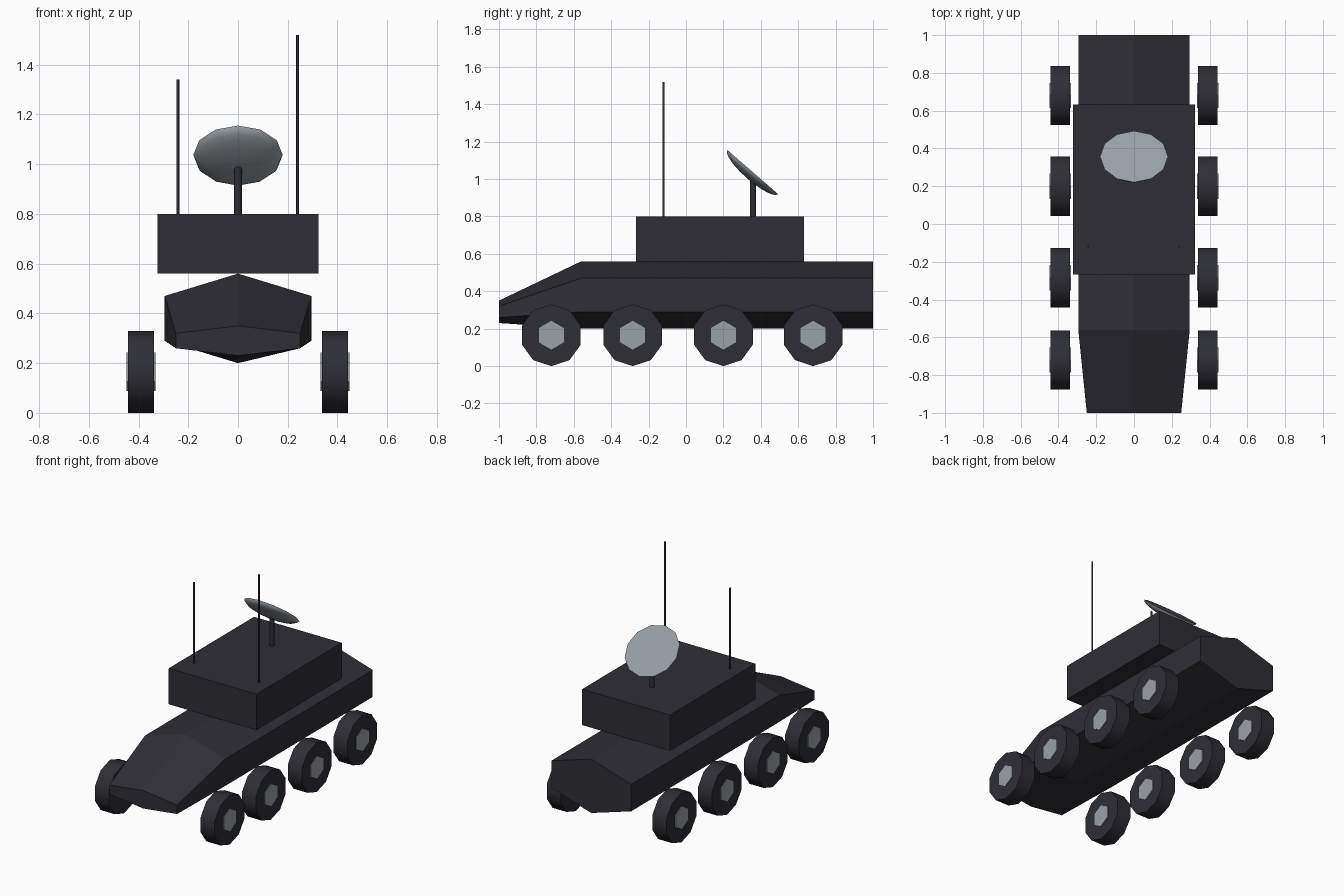
import bpy, bmesh, math
from mathutils import Matrix, Vector

cube = bpy.data.objects.get("Cube")
if cube:
    bpy.data.objects.remove(cube, do_unlink=True)


def material(name, rgb):
    mat = bpy.data.materials.new(name)
    mat.use_nodes = True
    color = (*rgb, 1)
    mat.diffuse_color = color
    mat.node_tree.nodes["Principled BSDF"].inputs["Base Color"].default_value = color
    return mat


DARK = material("dark_slate", (0.027, 0.027, 0.036))
GREY = material("light_grey", (0.32, 0.36, 0.39))


def finish(name, bm, mat, smooth=None):
    """Turn a bmesh into a named object, smoothed up to an angle if given."""
    bmesh.ops.recalc_face_normals(bm, faces=bm.faces)
    mesh = bpy.data.meshes.new(name)
    bm.to_mesh(mesh)
    bm.free()
    mesh.materials.append(mat)
    obj = bpy.data.objects.new(name, mesh)
    bpy.context.collection.objects.link(obj)
    if smooth:
        bpy.ops.object.select_all(action="DESELECT")
        obj.select_set(True)
        bpy.context.view_layer.objects.active = obj
        bpy.ops.object.shade_smooth_by_angle(angle=math.radians(smooth))
    return obj


def cylinder(name, mat, sides, radius, length, center, turn=Matrix(), smooth=None):
    bm = bmesh.new()
    bmesh.ops.create_cone(bm, cap_ends=True, segments=sides, radius1=radius,
                          radius2=radius, depth=length,
                          matrix=Matrix.Translation(center) @ turn)
    return finish(name, bm, mat, smooth)


def pole(name, x, y, radius, bottom, top):
    cylinder(name, DARK, 8, radius, top - bottom, (x, y, (bottom + top) / 2), smooth=50)


# Hull: six-sided section, tapering to a low nose
def section(bm, y, width, ridge, upper, lower, keel):
    points = [(0, ridge), (width, upper), (width, lower),
              (0, keel), (-width, lower), (-width, upper)]
    return [bm.verts.new((x, y, z)) for x, z in points]


bm = bmesh.new()
rings = [section(bm, -1.0, 0.25, 0.35, 0.32, 0.26, 0.23),
         section(bm, -0.56, 0.295, 0.56, 0.47, 0.29, 0.20),
         section(bm, 1.0, 0.295, 0.56, 0.47, 0.29, 0.20)]
for a, b in zip(rings, rings[1:]):
    for i in range(6):
        j = (i + 1) % 6
        bm.faces.new((a[i], a[j], b[j], b[i]))
bm.faces.new(rings[0])
bm.faces.new(rings[-1])
finish("hull", bm, DARK)

# Cabin box on the hull ridge
bm = bmesh.new()
bmesh.ops.create_cube(bm, size=1, matrix=Matrix.Translation((0, 0.182, 0.68))
                      @ Matrix.Diagonal((0.648, 0.90, 0.24, 1)))
finish("cabin", bm, DARK)

# Wheels with hexagonal hubs showing on both faces
AXLE = Matrix(((0, 0, 1), (1, 0, 0), (0, 1, 0))).to_4x4()
for side, label in ((1, "left"), (-1, "right")):
    for n, y in enumerate((-0.72, -0.285, 0.20, 0.68), 1):
        center = Vector((side * 0.39, y, 0.165))
        cylinder(f"wheel_{label}_{n}", DARK, 10, 0.165, 0.104, center, AXLE, 40)
        cylinder(f"hub_{label}_{n}", GREY, 6, 0.077, 0.115, center, AXLE)

# Antennas and dish mast
pole("antenna_left", 0.24, -0.12, 0.006, 0.78, 1.52)
pole("antenna_right", -0.242, -0.12, 0.006, 0.78, 1.34)
pole("dish_mast", 0, 0.358, 0.016, 0.78, 1.0)

# Dish: shallow half ellipsoid with a flat face, tilted up and back
bm = bmesh.new()
bmesh.ops.create_uvsphere(bm, u_segments=12, v_segments=12, radius=0.18)
bmesh.ops.bisect_plane(bm, geom=bm.verts[:] + bm.edges[:] + bm.faces[:],
                       plane_co=(0, 0, 0), plane_no=(0, 0, 1), clear_outer=True)
bmesh.ops.holes_fill(bm, edges=[e for e in bm.edges if e.is_boundary])
bm.transform(Matrix.Translation((0, 0.357, 1.037))
             @ Matrix.Rotation(math.radians(-41), 4, "X")
             @ Matrix.Diagonal((1, 1, 0.25, 1)))
finish("dish", bm, GREY, 50)
